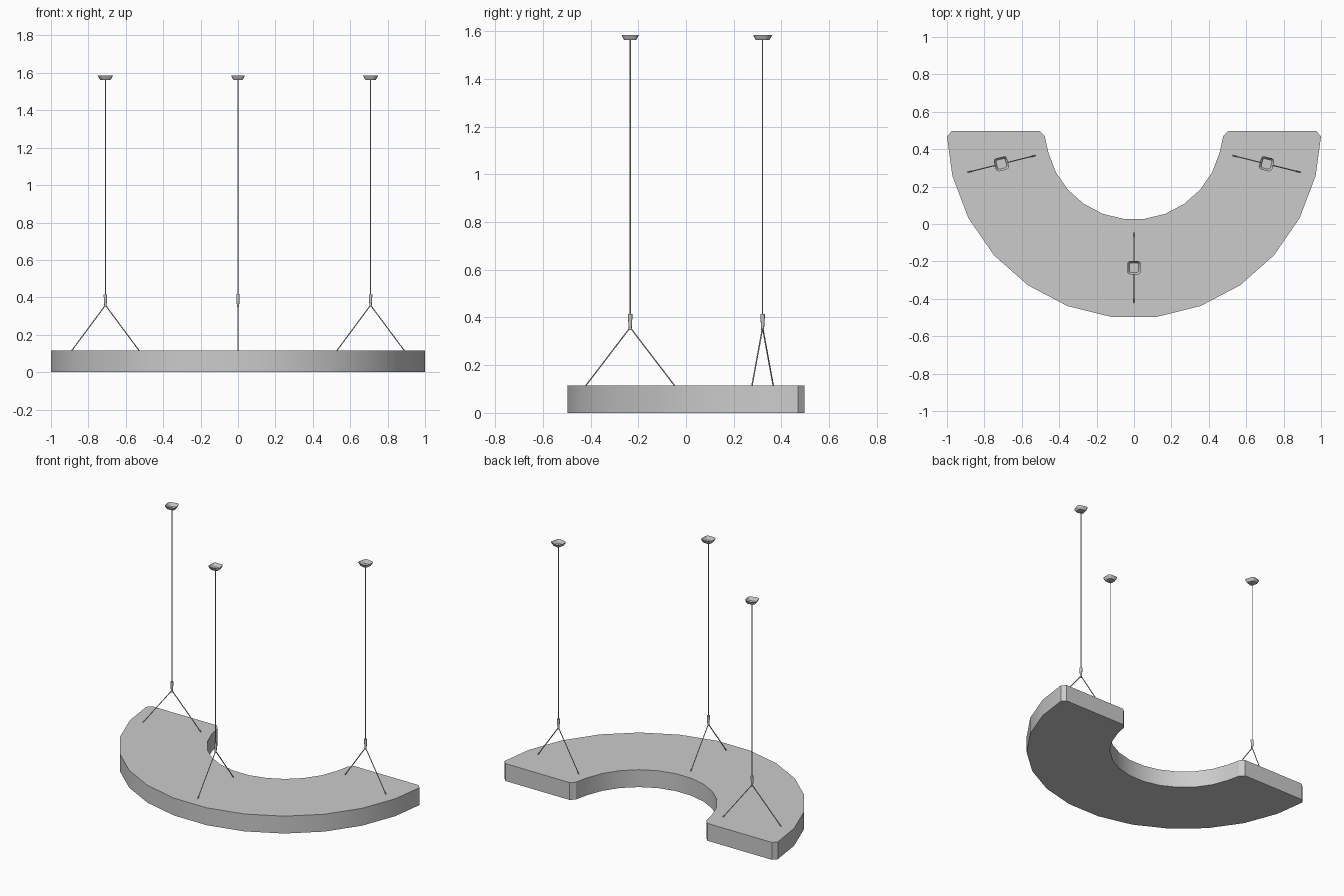
import bpy, bmesh, math
from mathutils import Vector, Matrix

if "Cube" in bpy.data.objects:
    bpy.data.objects.remove(bpy.data.objects["Cube"])

CY = 0.496            # arc centre on y
STEP = math.pi / 13   # facet angle of the half ring
TOP = 0.115           # slab height


def make(name, bm, smooth=None):
    bmesh.ops.recalc_face_normals(bm, faces=bm.faces)
    me = bpy.data.meshes.new(name)
    bm.to_mesh(me)
    bm.free()
    ob = bpy.data.objects.new(name, me)
    bpy.context.collection.objects.link(ob)
    if smooth:
        bpy.ops.object.select_all(action='DESELECT')
        bpy.context.view_layer.objects.active = ob
        ob.select_set(True)
        bpy.ops.object.shade_smooth_by_angle(angle=math.radians(smooth))
    return ob


def loft(bm, rings, cap_start=True, cap_end=True):
    vs = [[bm.verts.new(p) for p in r] for r in rings]
    n = len(vs[0])
    for a, b in zip(vs, vs[1:]):
        for i in range(n):
            j = (i + 1) % n
            bm.faces.new((a[i], a[j], b[j], b[i]))
    if cap_start:
        bm.faces.new(vs[0][::-1])
    if cap_end:
        bm.faces.new(vs[-1])


def tube(bm, p, q, r1, r2, n=6):
    p, q = Vector(p), Vector(q)
    rot = (q - p).to_track_quat('Z', 'Y')
    ring = lambda c, r: [c + rot @ Vector((r * math.cos(k * math.tau / n),
                                           r * math.sin(k * math.tau / n), 0)) for k in range(n)]
    loft(bm, [ring(p, r1), ring(q, r2)])


def rounded_square(h, c, z):
    # four corners, three points each
    pts = []
    for k in range(4):
        for t in (0, 45, 90):
            a = math.radians(t)
            v = Vector((h - c + c * math.cos(a), h - c + c * math.sin(a), z))
            pts.append(Matrix.Rotation(k * math.pi / 2, 3, 'Z') @ v)
    return pts


# half-ring slab with chamfered ends
def arc(r):
    return [(r * math.sin(a), CY - r * math.cos(a))
            for a in ((k + 0.5) * STEP for k in range(-6, 6))]


outer, inner = arc(1.0), arc(0.472)
outline = ([(-0.975, CY), (-1.0, CY - 0.027)] + outer + [(1.0, CY - 0.027), (0.975, CY)]
           + [(0.504, CY), (0.477, CY - 0.027)] + inner[::-1]
           + [(-0.477, CY - 0.027), (-0.504, CY)])
bm = bmesh.new()
loft(bm, [[(x, y, z) for x, y in outline] for z in (0, TOP)])
make("half_ring_shade", bm, 30)

# three suspension sets, each built along local x = radial direction
for label, ang in (("left", -5.5 * STEP), ("middle", 0), ("right", 5.5 * STEP)):
    place = (Matrix.Translation((0, CY, 0)) @ Matrix.Rotation(ang - math.pi / 2, 4, 'Z')
             @ Matrix.Translation((0.73, 0, 0)))
    bm = bmesh.new()
    for s in (-1, 1):
        tube(bm, (s * 0.188, 0, TOP - 0.003), (0, 0, 0.358), 0.003, 0.003)
    tube(bm, (0, 0, 0.40), (0, 0, 1.568), 0.0025, 0.0025)
    make(label + "_wires", bm, 70).matrix_world = place

    bm = bmesh.new()
    tube(bm, (0, 0, 0.347), (0, 0, 0.415), 0.006, 0.01, 10)
    make(label + "_cable_gripper", bm, 50).matrix_world = place

    # ceiling cup, open towards the ceiling
    bm = bmesh.new()
    loft(bm, [rounded_square(0.025, 0.009, 1.563), rounded_square(0.032, 0.013, 1.575),
              rounded_square(0.036, 0.015, 1.585)], True, False)
    make(label + "_ceiling_cup", bm, 50).matrix_world = place
